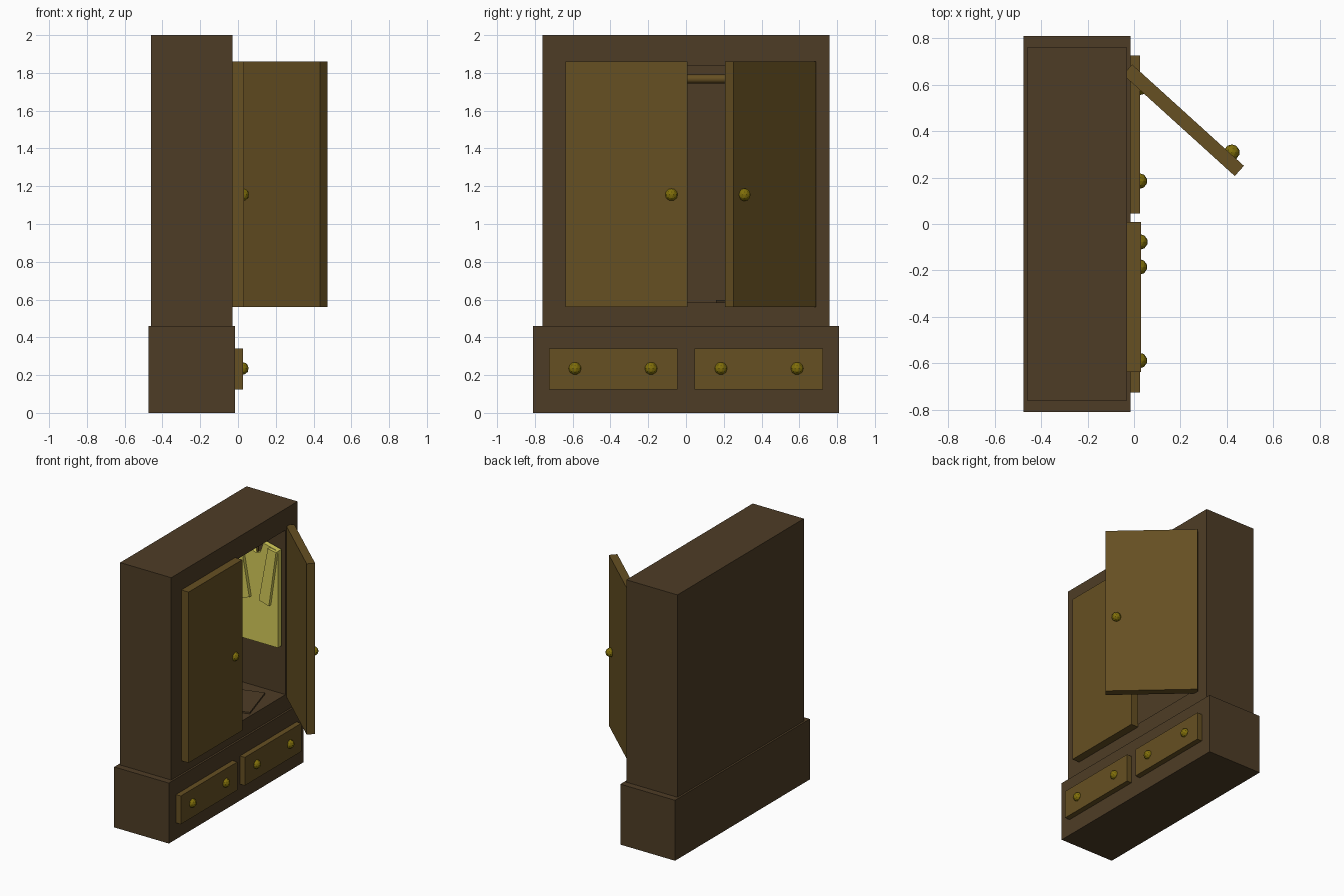
import bpy, bmesh, math
from mathutils import Matrix, Vector

if "Cube" in bpy.data.objects:
    bpy.data.objects.remove(bpy.data.objects["Cube"])


def material(name, rgb):
    m = bpy.data.materials.new(name)
    m.diffuse_color = (*rgb, 1)
    m.use_nodes = True
    m.node_tree.nodes["Principled BSDF"].inputs["Base Color"].default_value = m.diffuse_color
    return m


DARK = material("dark wood", (0.076, 0.046, 0.019))
LIGHT = material("light wood", (0.132, 0.079, 0.016))
BRASS = material("brass", (0.22, 0.16, 0.003))
CLOTH = material("yellow cloth", (0.66, 0.60, 0.10))


def finish(name, bm, mat):
    bmesh.ops.recalc_face_normals(bm, faces=bm.faces[:])
    me = bpy.data.meshes.new(name)
    bm.to_mesh(me)
    bm.free()
    me.materials.append(mat)
    ob = bpy.data.objects.new(name, me)
    bpy.context.collection.objects.link(ob)
    return ob


def box_mesh(lo, hi):
    bm = bmesh.new()
    bmesh.ops.create_cube(bm, size=1)
    for v in bm.verts:
        v.co = Vector([(a + b) / 2 + c * (b - a) for a, b, c in zip(lo, hi, v.co)])
    return bm


def box(name, lo, hi, mat):
    return finish(name, box_mesh(lo, hi), mat)


def knob(name, loc):
    bm = bmesh.new()
    bmesh.ops.create_icosphere(bm, subdivisions=2, radius=0.034,
                               matrix=Matrix.Translation(loc))
    return finish(name, bm, BRASS)


def rod(name, a, b, radius, sides, mat):
    a, b = Vector(a), Vector(b)
    bm = bmesh.new()
    rot = (b - a).to_track_quat('Z', 'Y').to_matrix().to_4x4()
    bmesh.ops.create_cone(bm, cap_ends=True, segments=sides, radius1=radius,
                          radius2=radius, depth=(b - a).length,
                          matrix=Matrix.Translation((a + b) / 2) @ rot)
    ob = finish(name, bm, mat)
    for p in ob.data.polygons:
        p.use_smooth = len(p.vertices) == 4
    return ob


def slab(name, profile, y0, y1, mat):
    """Extrude an x-z outline along y."""
    bm = bmesh.new()
    face = bm.faces.new([bm.verts.new((x, y0, z)) for x, z in profile])
    new = bmesh.ops.extrude_face_region(bm, geom=[face])["geom"]
    bmesh.ops.translate(bm, vec=(0, y1 - y0, 0),
                        verts=[g for g in new if isinstance(g, bmesh.types.BMVert)])
    return finish(name, bm, mat)


# Cabinet: box with a recessed compartment on its +x side
bm = box_mesh((-0.46, -0.76, 0.46), (-0.03, 0.76, 2.0))
front = max(bm.faces, key=lambda f: f.calc_center_median().x)
bmesh.ops.inset_region(bm, faces=[front], thickness=0.1)
for v in front.verts:
    v.co.y = math.copysign(0.615, v.co.y)
    v.co.z = 1.837 if v.co.z > 1.2 else 0.585
new = bmesh.ops.extrude_face_region(bm, geom=[front])["geom"]
for g in new:
    if isinstance(g, bmesh.types.BMVert):
        g.co.x = -0.43
if front.is_valid:
    bmesh.ops.delete(bm, geom=[front], context='FACES_ONLY')
finish("cabinet", bm, DARK)

# Base with two drawers
box("base", (-0.475, -0.81, 0), (-0.015, 0.81, 0.46), DARK)
for side, s in (("left", -1), ("right", 1)):
    y0, y1 = sorted((s * 0.045, s * 0.725))
    box(side + "_drawer", (-0.02, y0, 0.125), (0.026, y1, 0.34), LIGHT)
    for i, y in enumerate((0.185, 0.588)):
        knob(f"{side}_drawer_knob_{i + 1}", (0.023, s * y, 0.235))

# Closed door
box("closed_door", (-0.03, -0.638, 0.56), (0.031, 0.008, 1.86), LIGHT)
knob("closed_door_knob", (0.025, -0.077, 1.155))

# Open door, swung about its outer corner
swing = Matrix.Translation((-0.008, 0.687, 0)) @ Matrix.Rotation(math.radians(47.8), 4, 'Z')
bm = box_mesh((-0.059, -0.65, 0.56), (0, 0, 1.86))
bm.transform(swing)
finish("open_door", bm, LIGHT)
knob("open_door_knob", swing @ Vector((0.008, -0.572, 1.155)))

# Hanging rail
rod("rail", (-0.24, -0.615, 1.768), (-0.24, 0.615, 1.768), 0.023, 16, LIGHT)

# Hanging shirt: half outline mirrored about the rail
CX = -0.24
half = [(0.0, 1.63), (0.035, 1.645), (0.06, 1.72), (0.185, 1.69), (0.185, 0.955)]
outline = [(CX + x, z) for x, z in half]
outline += [(CX - x, z) for x, z in reversed(half[1:])]
slab("shirt", outline, 0.56, 0.6, CLOTH)
for side, s in (("back", -1), ("front", 1)):
    sleeve = [(0.185, 1.69), (0.115, 1.70), (0.04, 1.29), (0.125, 1.265)]
    slab(side + "_sleeve", [(CX + s * x, z) for x, z in sleeve], 0.535, 0.561, CLOTH)
rod("hanger_hook", (CX, 0.58, 1.62), (CX, 0.58, 1.76), 0.008, 8, LIGHT)

# Loose board lying on the compartment floor
bm = box_mesh((-0.19, -0.34, 0), (0, 0, 0.012))
bm.transform(Matrix.Translation((-0.15, 0.54, 0.585)) @ Matrix.Rotation(math.radians(17), 4, 'Z'))
finish("floor_board", bm, DARK)
